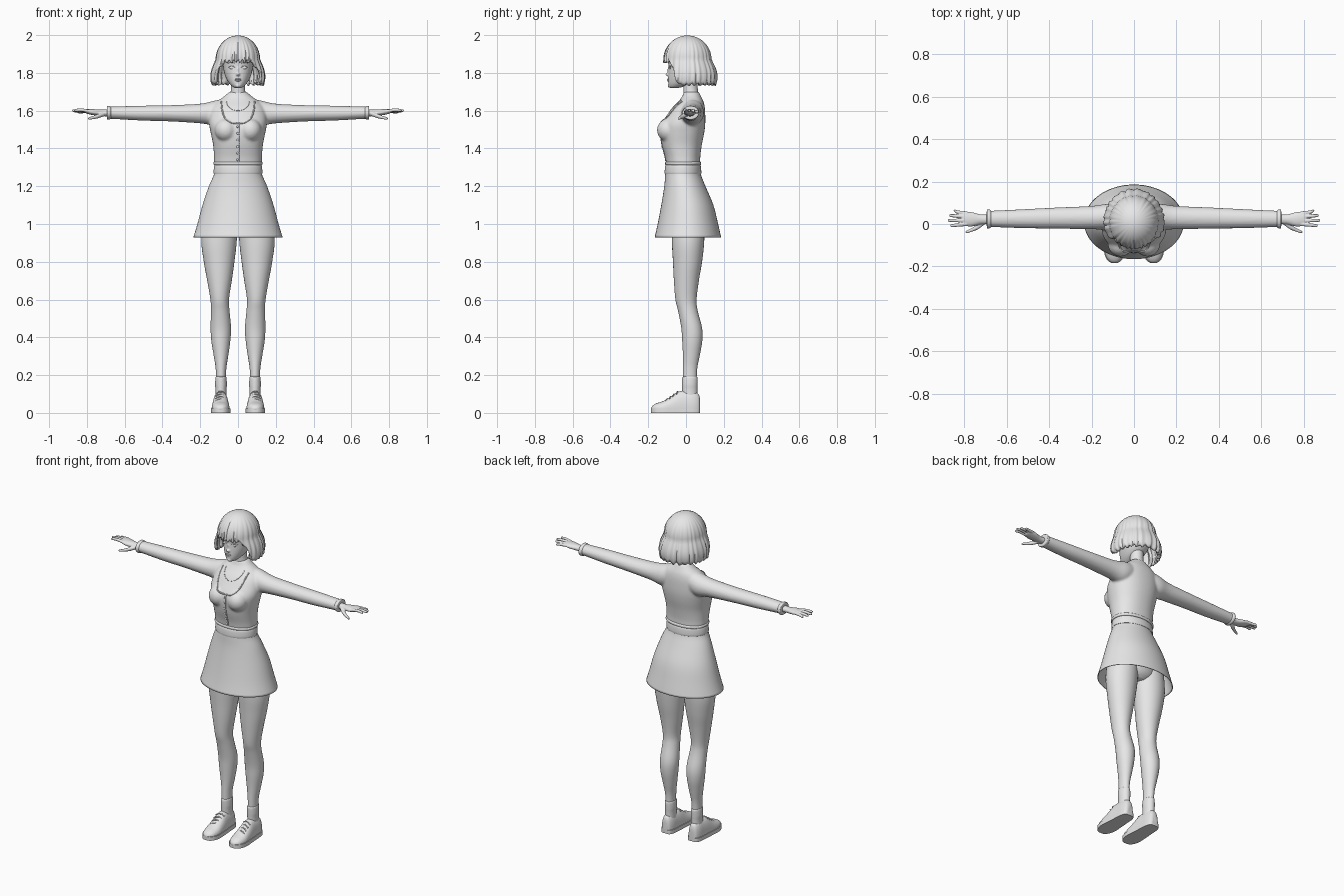
import bpy, bmesh, math, random
from math import sin, cos, pi, sqrt
from mathutils import Matrix, Vector
from mathutils.bvhtree import BVHTree

random.seed(4)
cube = bpy.data.objects.get("Cube")
if cube:
    bpy.data.objects.remove(cube)

grey = bpy.data.materials.new("plain_grey")
grey.use_nodes = True
grey.diffuse_color = (0.8, 0.8, 0.8, 1)
grey.node_tree.nodes["Principled BSDF"].inputs["Base Color"].default_value = (0.8, 0.8, 0.8, 1)


def spline(rows, steps):
    """Catmull-Rom interpolation through rows of numbers."""
    out = []
    last = len(rows) - 1
    for i in range(last):
        a, b, c, d = rows[max(i - 1, 0)], rows[i], rows[i + 1], rows[min(i + 2, last)]
        for s in range(steps):
            t = s / steps
            out.append([q + t * (r - p) / 2 + t * t * (p - 2.5 * q + 2 * r - d_ / 2)
                        + t ** 3 * (1.5 * (q - r) + (d_ - p) / 2)
                        for p, q, r, d_ in zip(a, b, c, d)])
    return out + [list(rows[-1])]


def loft(bm, rings, axis="z", n=32, e=2.0, steps=4, cap=True, side=1, floor=None):
    """Skin elliptical rings (position, centre a, centre b, radius a, radius b)."""
    loops = []
    for pos, ca, cb, ra, rb in spline(rings, steps):
        loop = []
        for k in range(n):
            c, s = cos(2 * pi * k / n), sin(2 * pi * k / n)
            a = ca + ra * math.copysign(abs(c) ** (2 / e), c)
            b = cb + rb * math.copysign(abs(s) ** (2 / e), s)
            x, y, z = {"z": (a, b, pos), "x": (pos, a, b), "y": (a, pos, b)}[axis]
            if floor is not None:
                z = max(z, floor)
            loop.append(bm.verts.new((x * side, y, z)))
        loops.append(loop)
    for p, q in zip(loops, loops[1:]):
        for k in range(n):
            bm.faces.new((p[k], p[k - 1], q[k - 1], q[k]))
    if cap:
        bm.faces.new(loops[0])
        bm.faces.new(loops[-1])


def ball(bm, centre, size):
    m = Matrix.Translation(centre) @ Matrix.Diagonal((*size, 1))
    bmesh.ops.create_uvsphere(bm, u_segments=20, v_segments=12, radius=1, matrix=m)


def finish(bm, name, mirror=False, voxel=0, shell=0, relax=5):
    bmesh.ops.recalc_face_normals(bm, faces=bm.faces)
    me = bpy.data.meshes.new(name)
    bm.to_mesh(me)
    bm.free()
    me.materials.append(grey)
    ob = bpy.data.objects.new(name, me)
    bpy.context.collection.objects.link(ob)
    bpy.ops.object.select_all(action="DESELECT")
    ob.select_set(True)
    bpy.context.view_layer.objects.active = ob
    bpy.ops.object.shade_smooth_by_angle(angle=math.radians(50))
    if voxel:
        mod = ob.modifiers.new("blend", "REMESH")
        mod.mode, mod.voxel_size, mod.use_smooth_shade = "VOXEL", voxel, True
        mod = ob.modifiers.new("relax", "SMOOTH")
        mod.factor, mod.iterations = 0.5, relax
    if shell:
        mod = ob.modifiers.new("thickness", "SOLIDIFY")
        mod.thickness, mod.offset = shell, -1
    if mirror:
        ob.modifiers.new("mirror", "MIRROR")
    return ob


def part(name, rings, mirror=False, shell=0, **kw):
    bm = bmesh.new()
    loft(bm, rings, **kw)
    return finish(bm, name, mirror, shell=shell)


def tube(name, pts, r):
    cu = bpy.data.curves.new(name, "CURVE")
    cu.dimensions, cu.bevel_depth, cu.bevel_resolution = "3D", r, 1
    cu.use_fill_caps = True
    sp = cu.splines.new("POLY")
    sp.points.add(len(pts) - 1)
    for p, co in zip(sp.points, pts):
        p.co = (*co, 1)
    cu.materials.append(grey)
    ob = bpy.data.objects.new(name, cu)
    bpy.context.collection.objects.link(ob)


def surface(ob):
    """Return a function that gives the front surface point at x, z."""
    bpy.context.view_layer.update()
    tree = BVHTree.FromObject(ob, bpy.context.evaluated_depsgraph_get())

    def at(x, z):
        hit = tree.ray_cast(Vector((x, -1, z)), Vector((0, 1, 0)))[0]
        return hit or Vector((x, 0, z))
    return at


# Cardigan: torso, bust and sleeves blended into one skin
bm = bmesh.new()
loft(bm, [(1.29, 0, -.015, .118, .084), (1.32, 0, -.015, .126, .09), (1.36, 0, -.018, .127, .094),
          (1.42, 0, -.022, .132, .106), (1.48, 0, -.02, .144, .116), (1.53, 0, -.014, .153, .116),
          (1.58, 0, .002, .15, .1), (1.62, 0, .015, .138, .084), (1.65, 0, .026, .11, .066),
          (1.675, 0, .03, .074, .05), (1.7, 0, .028, .046, .04)], n=48, e=2.2)
for s in (1, -1):
    ball(bm, (.064 * s, -.092, 1.497), (.06, .062, .062))
    loft(bm, [(.05, .035, 1.605, .05, .06), (.12, .035, 1.588, .06, .066), (.2, .03, 1.585, .055, .052),
              (.36, .028, 1.586, .05, .043), (.52, .025, 1.587, .045, .039),
              (.66, .024, 1.589, .039, .033), (.69, .024, 1.589, .04, .033)], axis="x", side=s)
cardigan = finish(bm, "cardigan", voxel=.007)
chest = surface(cardigan)

# Sleeve cuffs and cardigan hem
part("cuffs", [(.672, .024, 1.589, .037, .031), (.68, .024, 1.589, .044, .036),
               (.692, .024, 1.589, .044, .036), (.694, .024, 1.589, .034, .028)], True, axis="x")
part("cardigan_hem", [(1.312, 0, -.015, .118, .084), (1.314, 0, -.015, .129, .094),
                      (1.325, 0, -.015, .13, .095), (1.332, 0, -.015, .122, .088)], n=48, e=2.2)

# Neckline trim, button band and buttons
edge = spline([(.088, 1.648), (.083, 1.6), (.068, 1.56), (.038, 1.537), (0, 1.532)], 6)
edge += [[-x, z] for x, z in reversed(edge[:-1])]
tube("neckline_trim", [chest(x, z) for x, z in edge], .004)
tube("button_band", [chest(.008, 1.53 - .2 * i / 20) for i in range(21)], .003)
bm = bmesh.new()
for i in range(6):
    ball(bm, chest(-.002, 1.515 - .035 * i), (.006, .004, .006))
finish(bm, "buttons")

# Necklace
chain = [(.062 * cos(pi * i / 16), 1.655 - .055 * sin(pi * i / 16)) for i in range(17)]
tube("necklace", [chest(x, z) for x, z in chain], .002)

# Skirt with waistband
part("skirt", [(1.31, 0, -.016, .122, .09), (1.265, 0, -.016, .126, .094), (1.2, 0, -.006, .154, .109),
               (1.1, 0, .007, .188, .138), (1, 0, .01, .215, .16), (.93, 0, .01, .236, .176)],
     n=64, cap=False, shell=.004)
part("waistband", [(1.266, 0, -.016, .122, .09), (1.268, 0, -.016, .129, .097),
                   (1.308, 0, -.016, .126, .094), (1.312, 0, -.016, .118, .086)], n=48)
part("hips", [(.93, 0, .012, .06, .05), (.97, 0, .012, .12, .085), (1.08, 0, .01, .155, .1),
              (1.2, 0, 0, .135, .09), (1.28, 0, -.015, .11, .08)])

# Legs and socks
part("legs", [(1.08, .088, .012, .085, .085), (.92, .1, .011, .094, .086), (.8, .1, .008, .081, .077),
              (.7, .098, .002, .065, .066), (.6, .097, 0, .049, .056), (.54, .094, .01, .049, .052),
              (.45, .091, .03, .054, .055), (.38, .091, .033, .05, .053), (.3, .09, .028, .038, .044),
              (.22, .09, .021, .027, .037), (.08, .09, .02, .026, .036)], True)
part("socks", [(.06, .09, .02, .03, .04), (.12, .09, .02, .029, .04), (.15, .09, .02, .031, .041),
               (.185, .09, .02, .029, .041), (.192, .09, .02, .025, .035)], True)

# Shoes: each row is y, height, half width
shoe = [(.074, .075, .016), (.066, .1, .028), (.04, .115, .037), (0, .117, .04), (-.04, .112, .043),
        (-.08, .086, .046), (-.12, .063, .047), (-.155, .051, .039), (-.175, .04, .025), (-.184, .028, .01)]
part("shoes", [(y, .092, .022, w, h - .022) for y, h, w in shoe], True, axis="y", floor=.012, e=2.3)
bm = bmesh.new()
rows = spline(shoe, 4)
outline = [(.092 + w + .004, y) for y, h, w in rows] + [(.088 - w, y) for y, h, w in reversed(rows)]
base = bm.faces.new([bm.verts.new((x, y, 0)) for x, y in outline])
top = bmesh.ops.extrude_face_region(bm, geom=[base])["geom"]
bmesh.ops.translate(bm, vec=(0, 0, .024), verts=[v for v in top if isinstance(v, bmesh.types.BMVert)])
finish(bm, "soles", True)
for side, word in ((1, "left"), (-1, "right")):
    for i in range(4):
        y, z = -.045 - .018 * i, .109 - .0125 * i
        tube(f"{word}_lace", [(side * (.092 + .026 * t), y - .006 * t, z + .003 - .012 * t * t)
                              for t in (-1, -.5, 0, .5, 1)], .0035)

# Hands: palm, four fingers and thumb blended together
bm = bmesh.new()
loft(bm, [(.67, .022, 1.588, .024, .019), (.72, .022, 1.588, .023, .017), (.765, .022, 1.592, .034, .016),
          (.8, .025, 1.596, .033, .012), (.81, .025, 1.597, .028, .008)], axis="x")
for y, spread, tip, z in ((.05, .062, .85, 1.592), (.034, .04, .87, 1.597),
                          (.016, .017, .878, 1.6), (-.001, -.008, .866, 1.602)):
    loft(bm, [(.785, y, 1.596, .009, .009), (.83, (y + spread) / 2, z + .002, .0085, .0085),
              (tip - .006, spread, z, .007, .007), (tip, spread, z, .003, .003)], axis="x", n=12)
loft(bm, [(.705, .008, 1.583, .011, .011), (.735, -.012, 1.573, .013, .012), (.765, -.028, 1.564, .009, .009),
          (.788, -.037, 1.559, .007, .007), (.794, -.039, 1.558, .003, .003)], axis="x", n=12)
finish(bm, "hands", True, voxel=.003, relax=3)

# Neck and head
part("neck", [(1.62, 0, .03, .06, .045), (1.68, 0, .028, .044, .041), (1.72, 0, .024, .037, .038),
              (1.8, 0, .024, .038, .04)])
bm = bmesh.new()
loft(bm, [(1.72, 0, -.062, .016, .02), (1.728, 0, -.05, .03, .04), (1.745, 0, -.03, .047, .064),
          (1.77, 0, -.012, .062, .083), (1.8, 0, 0, .073, .094), (1.84, 0, .007, .079, .1),
          (1.89, 0, .008, .081, .105), (1.94, 0, .008, .068, .085), (1.97, 0, .008, .035, .05)], e=2.1)
ball(bm, (0, -.093, 1.792), (.011, .016, .009))
ball(bm, (0, -.089, 1.812), (.006, .01, .022))
ball(bm, (0, -.087, 1.732), (.014, .01, .01))
head = finish(bm, "head", voxel=.004, relax=3)
face = surface(head)
bm = bmesh.new()
for z, w, h in ((1.766, .019, .004), (1.76, .016, .005)):
    ball(bm, face(0, z), (w, .005, h))
finish(bm, "lips")
bm = bmesh.new()
ball(bm, face(.033, 1.828), (.014, .003, .008))
finish(bm, "eyes", True)
for side, word in ((1, "left"), (-1, "right")):
    arc = [i / 6 - 1 for i in range(13)]
    tube(word + "_eyelid", [face(side * (.034 + .017 * t), 1.838 - .008 * t * t) for t in arc], .002)
    tube(word + "_eyebrow", [face(side * (.035 + .019 * t), 1.856 - .005 * t * t) for t in arc], .002)

# Bobbed hair: grooved shell with fringe over the forehead
bm = bmesh.new()
n, rows = 144, 22
grid = []
for k in range(n):
    a = 2 * pi * k / n - pi
    t = min(max((abs(a) - .72) / .5, 0), 1)
    lock = abs(sin(a * 13 + .8 * sin(a * 3)))
    hem = 1.852 - .122 * t * t * (3 - 2 * t) + .014 * (1 - lock) + random.uniform(0, .008)
    col = []
    for j in range(rows + 1):
        u = j / rows
        z = 1.998 - (1.998 - hem) * u ** 1.6
        dome = sqrt(max(0, 1 - (max(z - 1.87, 0) / .128) ** 2))
        flare = sin(max(1.87 - z, 0) / .14 * 2.4)
        depth = .128 if cos(a) > 0 else .128 + .032 * flare
        bend = a * 13 + .8 * sin(a * 3) + 1.2 * u * sin(a)
        r = 1 - .05 * u * (1 - abs(sin(bend))) + .012 * u * sin(bend * 2.7)
        r -= .05 * math.exp(-(a / .05) ** 2) * (1 - u)
        col.append(bm.verts.new((sin(a) * (.118 * dome + .028 * flare) * r,
                                 .008 - cos(a) * depth * dome * r, z)))
    grid.append(col)
for k in range(n):
    for j in range(rows):
        bm.faces.new((grid[k - 1][j], grid[k - 1][j + 1], grid[k][j + 1], grid[k][j]))
bmesh.ops.remove_doubles(bm, verts=bm.verts, dist=.0002)
finish(bm, "hair", shell=.016)
